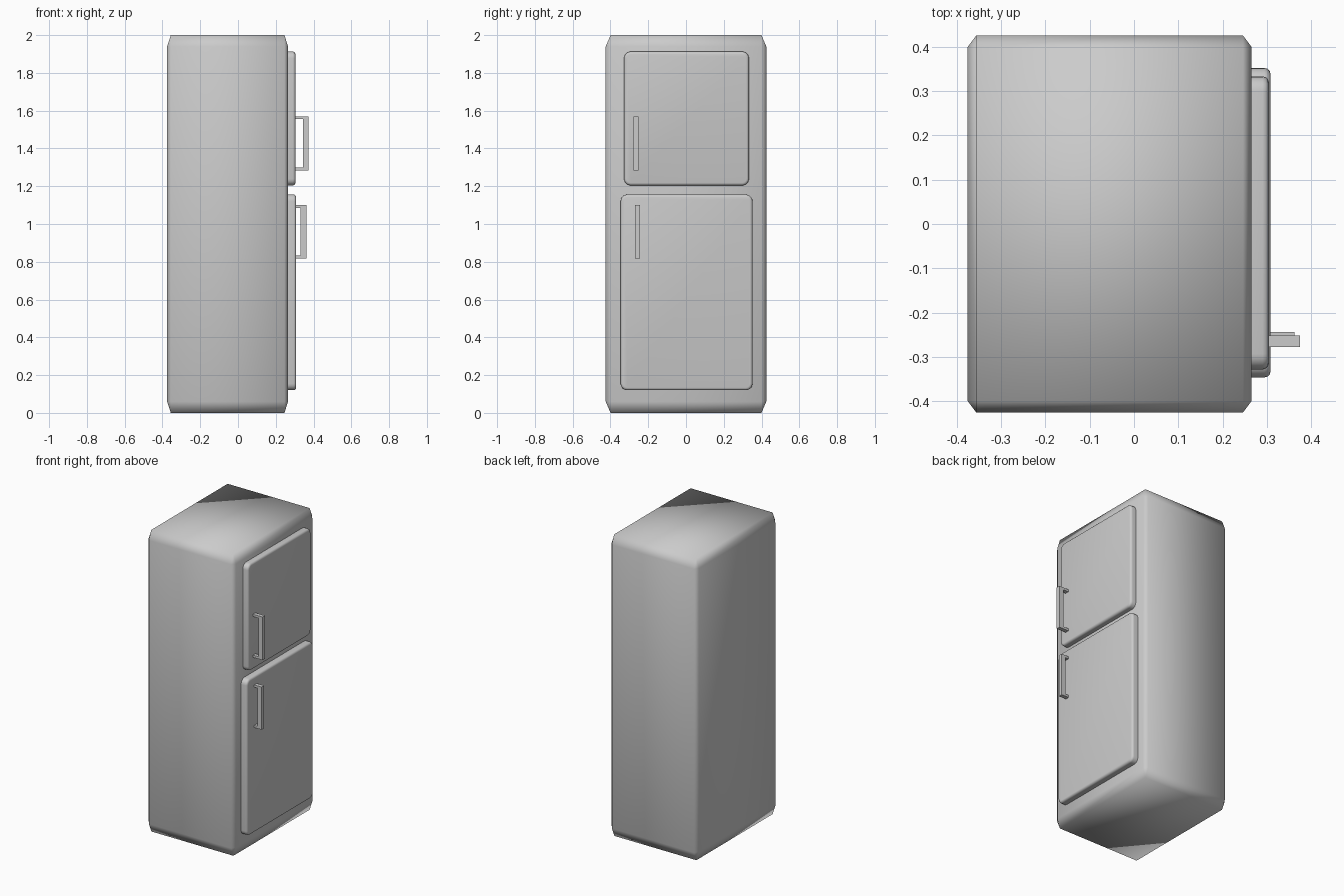
import bpy, bmesh
from mathutils import Vector

if "Cube" in bpy.data.objects:
    bpy.data.objects.remove(bpy.data.objects["Cube"])


def new_object(name, bm, angle=None):
    mesh = bpy.data.meshes.new(name)
    bmesh.ops.recalc_face_normals(bm, faces=bm.faces)
    for f in bm.faces:
        f.smooth = angle is None
    bm.to_mesh(mesh)
    bm.free()
    ob = bpy.data.objects.new(name, mesh)
    bpy.context.collection.objects.link(ob)
    if angle:
        bpy.ops.object.select_all(action='DESELECT')
        ob.select_set(True)
        bpy.context.view_layer.objects.active = ob
        bpy.ops.object.shade_smooth_by_angle(angle=angle)
    return ob


def add_box(bm, lo, hi):
    lo, hi = Vector(lo), Vector(hi)
    verts = bmesh.ops.create_cube(bm, size=1)['verts']
    for v in verts:
        v.co = (lo + hi) / 2 + v.co * (hi - lo)


# Cabinet: unit cube with a small chamfer, stretched to size
bm = bmesh.new()
bmesh.ops.create_cube(bm, size=1)
bmesh.ops.bevel(bm, geom=bm.edges[:], offset=0.03, segments=1,
                affect='EDGES', profile=0.5)
for v in bm.verts:
    v.co = (v.co.x * 0.64 - 0.055, v.co.y * 0.85, v.co.z * 2 + 1)
new_object("cabinet", bm)


# Doors: rounded corners, then a soft rim around the front
def door(name, y0, y1, z0, z1, x1):
    bm = bmesh.new()
    add_box(bm, (0.255, y0, z0), (x1, y1, z1))
    corners = [e for e in bm.edges
               if abs(e.verts[0].co.x - e.verts[1].co.x) > 0.01]
    bmesh.ops.bevel(bm, geom=corners, offset=0.035, segments=5,
                    affect='EDGES', profile=0.5)
    rim = [e for e in bm.edges if all(v.co.x > x1 - 0.001 for v in e.verts)]
    bmesh.ops.bevel(bm, geom=rim, offset=0.014, segments=3,
                    affect='EDGES', profile=0.5)
    new_object(name, bm, 0.7)


door("upper_door", -0.328, 0.333, 1.204, 1.913, 0.304)
door("lower_door", -0.346, 0.352, 0.12, 1.156, 0.308)


# Handles: square grip on two short posts
def handle(name, x0, x1, y0, y1, z0, z1):
    bm = bmesh.new()
    grip = x1 - 0.03
    add_box(bm, (grip, y0, z0), (x1, y1, z1))
    for z in (z0, z1 - 0.015):
        add_box(bm, (x0, y0, z), (grip, y1, z + 0.015))
    new_object(name, bm, 0.5)


handle("upper_handle", 0.302, 0.374, -0.277, -0.251, 1.284, 1.57)
handle("lower_handle", 0.302, 0.362, -0.27, -0.244, 0.817, 1.10)
